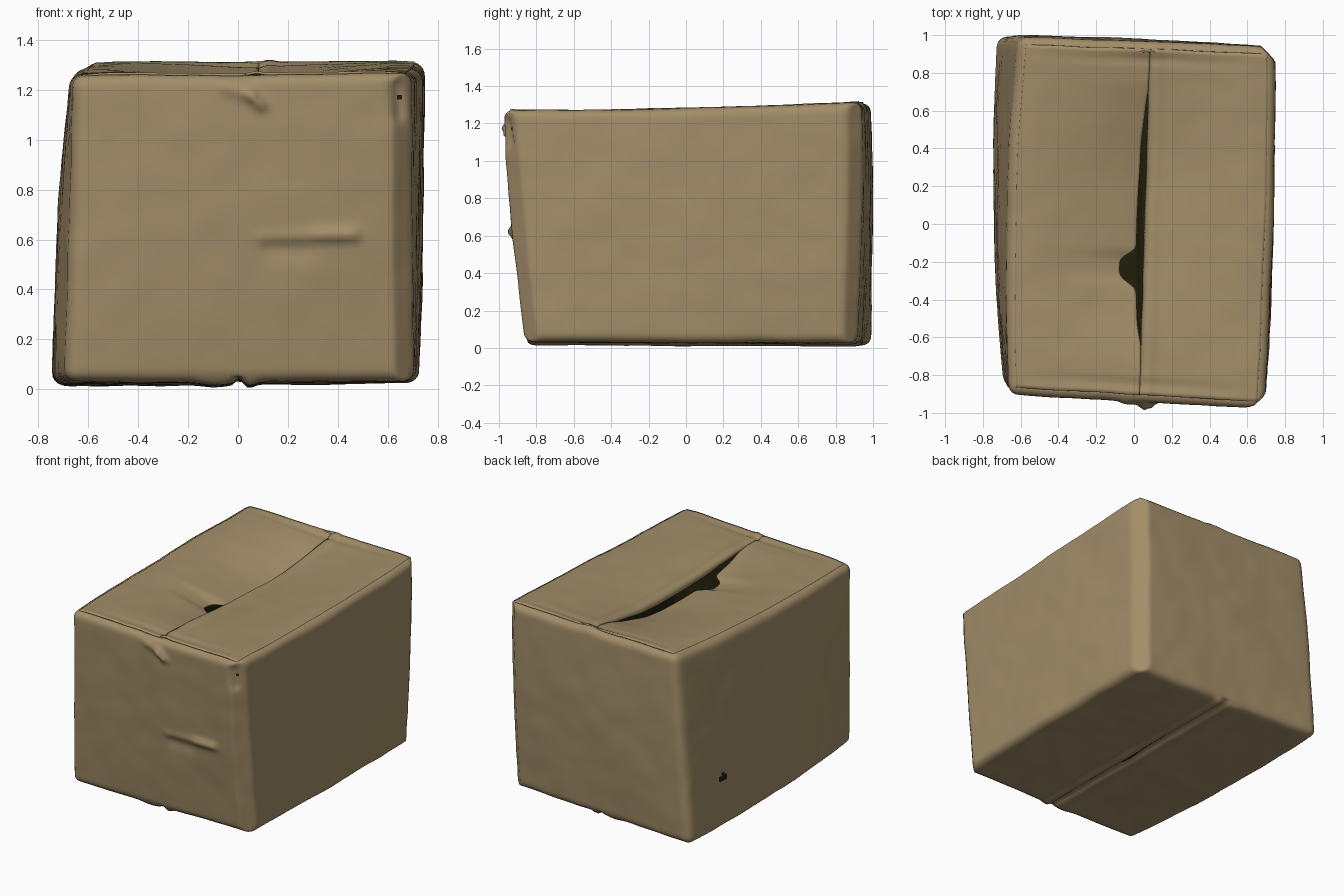
import bpy, bmesh, math
from mathutils import Vector, noise

default = bpy.data.objects.get("Cube")
if default:
    bpy.data.objects.remove(default, do_unlink=True)


def material(name, colour):
    m = bpy.data.materials.new(name)
    m.use_nodes = True
    m.diffuse_color = (*colour, 1)
    bsdf = m.node_tree.nodes["Principled BSDF"]
    bsdf.inputs["Base Color"].default_value = (*colour, 1)
    bsdf.inputs["Roughness"].default_value = 0.9
    return m


CARDBOARD = material("brown cardboard", (0.362, 0.268, 0.14))
SHADOW = material("dark inside", (0.015, 0.0135, 0.003))

HALF = Vector((0.69, 0.93, 0.64))   # undeformed half size
R = 0.05                            # rounding of the folds
CHAMFER = 0.075                     # blunter corners on the left

# Crooked corners, keyed by the signs of x, y, z
CORNERS = {
    (-1, -1, -1): (-0.69, -0.85, 0.03), (1, -1, -1): (0.70, -0.86, 0.03),
    (-1, 1, -1): (-0.73, 0.99, 0.01), (1, 1, -1): (0.72, 0.91, 0.025),
    (-1, -1, 1): (-0.66, -0.90, 1.26), (1, -1, 1): (0.69, -0.985, 1.27),
    (-1, 1, 1): (-0.61, 0.99, 1.31), (1, 1, 1): (0.75, 0.94, 1.315),
}


def bell(x, width):
    return math.exp(-(x / width) ** 2)


def ridge(x, z, a, b, width):
    """Soft falloff around a line from a to b."""
    p, a, b = Vector((x, z)), Vector(a), Vector(b)
    d = b - a
    t = min(1, max(0, (p - a).dot(d) / d.length_squared))
    return bell((p - a - d * t).length, width)


def warp(p):
    """Bend the straight box into its worn, leaning shape."""
    cut = max(0, p.x + abs(p.y) - (HALF.x + HALF.y - CHAMFER)) / 2
    p = p - Vector((cut, math.copysign(cut, p.y), 0))
    u, v, w = (p[i] / HALF[i] for i in range(3))
    out = Vector()
    for s, corner in CORNERS.items():
        weight = (1 + s[0] * u) * (1 + s[1] * v) * (1 + s[2] * w) / 8
        out += Vector(corner) * weight
    u2, v2, w2 = (max(0, 1 - k * k) for k in (u, v, w))
    # Bulging sides, slightly hollow top
    out.x += u * (0.024 + 0.013 * w2) * v2 * (1 - 0.4 * u)
    out.y += v * 0.02 * w2 * (0.4 + 0.6 * u2)
    out.z -= 0.007 * (1 + w) * v2
    # Gentle dents
    out += noise.noise_vector(out * 2.6) * 0.006
    out += noise.noise_vector(out * 7) * 0.003
    return out


def finish(name, bm, thickness):
    mesh = bpy.data.meshes.new(name)
    bm.to_mesh(mesh)
    bm.free()
    mesh.materials.append(CARDBOARD)
    mesh.materials.append(SHADOW)
    obj = bpy.data.objects.new(name, mesh)
    bpy.context.collection.objects.link(obj)
    mod = obj.modifiers.new("board thickness", "SOLIDIFY")
    mod.thickness = thickness
    mod.offset = -1
    mod.material_offset = 1
    for poly in mesh.polygons:
        poly.use_smooth = True


def is_hole(m):
    """Small punctures in one side, by a front corner and under the seam."""
    side = m.x < -0.6 and math.hypot((m.y - 0.62) / 0.045, (m.z - 0.36) / 0.025) < 1
    corner = m.y < -0.88 and math.hypot(m.x - 0.65, m.z - 1.17) < 0.014
    seam = m.z < 0.1 and 0 < m.x < 0.02 and abs(m.y - 0.05) < 0.15
    return side or corner or seam


# Box body: rounded, with its top left open for the flaps
bm = bmesh.new()
bmesh.ops.create_cube(bm, size=2)
bmesh.ops.subdivide_edges(bm, edges=bm.edges[:], cuts=67, use_grid_fill=True)
inner = HALF - Vector((R, R, R))
top = [f for f in bm.faces if f.normal.z > 0.9
       and all(abs(v.co[i]) * HALF[i] < inner[i] for v in f.verts for i in (0, 1))]
bmesh.ops.delete(bm, geom=top, context="FACES")
for v in bm.verts:
    c = v.co.copy()
    p = Vector(c[i] * HALF[i] for i in range(3))
    q = Vector(min(inner[i], max(-inner[i], p[i])) for i in range(3))
    p = q + (p - q).normalized() * R
    o = warp(p)
    if c.y < -0.99:
        # Front: torn tongue, long tapering crease and hollow below it
        o.y -= 0.014 * ridge(o.x, o.z, (-0.05, 1.21), (0.05, 1.18), 0.025)
        o.y -= 0.032 * ridge(o.x, o.z, (0.05, 1.18), (0.09, 1.14), 0.022)
        o.y -= 0.012 * ridge(o.x, o.z, (0.1, 0.605), (0.46, 0.62), 0.025)
        o.y -= 0.014 * ridge(o.x, o.z, (0.32, 0.62), (0.46, 0.62), 0.025)
        o.y += 0.012 * ridge(o.x, o.z, (0.14, 0.57), (0.26, 0.56), 0.05)
        o.y += 0.02 * ridge(o.x, o.z, (0.63, 1.21), (0.64, 1.1), 0.025)
    if c.z < -0.99:
        # Underside: groove and lip where the bottom flaps meet
        o.z += 0.022 * bell(o.x - 0.005, 0.018) - 0.014 * bell(o.x - 0.045, 0.03)
        o.z -= 0.01 * bell(o.x + 0.09, 0.07)
    if c.z > 0.9 and c.y > 0.9:
        # Buckled rear rim
        o.z += 0.01 * bell(o.x - 0.1, 0.07)
    v.co = o
for f in bm.faces:
    f.material_index = int(is_hole(f.calc_center_median()))
finish("box_body", bm, 0.012)


def gap(y):
    """Width of the opening beside the seam, with its torn bite."""
    opening = 0.036 * max(0, 1 - ((y - 0.02) / 0.65) ** 4) * (1 - 0.4 * max(0, y))
    return opening + 0.085 * math.exp(-((y + 0.24) / 0.08) ** 4)


def flap(name, side):
    bm = bmesh.new()
    bmesh.ops.create_grid(bm, x_segments=50, y_segments=90, size=1)
    for v in bm.verts:
        y = v.co.y * (HALF.y - R + 0.012)
        t = (1 - side * v.co.x) / 2
        hinge = side * (HALF.x - R + 0.008)
        seam = 0.012 - (gap(y) if side < 0 else 0)
        o = warp(Vector((hinge + (seam - hinge) * t, y, HALF.z)))
        # Both flaps sag towards the seam, most at the rear
        along = max(0, 1 - v.co.y ** 2)
        o.z += 0.001 + 0.005 * min(1, 8 * t)
        o.z -= 0.075 * along * t ** 1.6 * (0.65 + 0.65 * v.co.y)
        if side > 0:
            # Edge folded down into a thick lip
            o.z += 0.008 * bell(t - 0.93, 0.05)
            o.z -= 0.03 * max(0, (t - 0.975) / 0.025) * along
        else:
            # Lower flap pushed in where the seam is open
            o.z -= 0.055 * max(0, 1 - (y / 0.72) ** 2) * t ** 2
        # Creases pressed in beside both ends
        o.z -= 0.012 * bell(abs(v.co.y) - 0.94, 0.025) * t
        v.co = o
    finish(name, bm, 0.01)


# Two sagging lid flaps, one standing above the other
flap("right_top_flap", -1)
flap("left_top_flap", 1)
